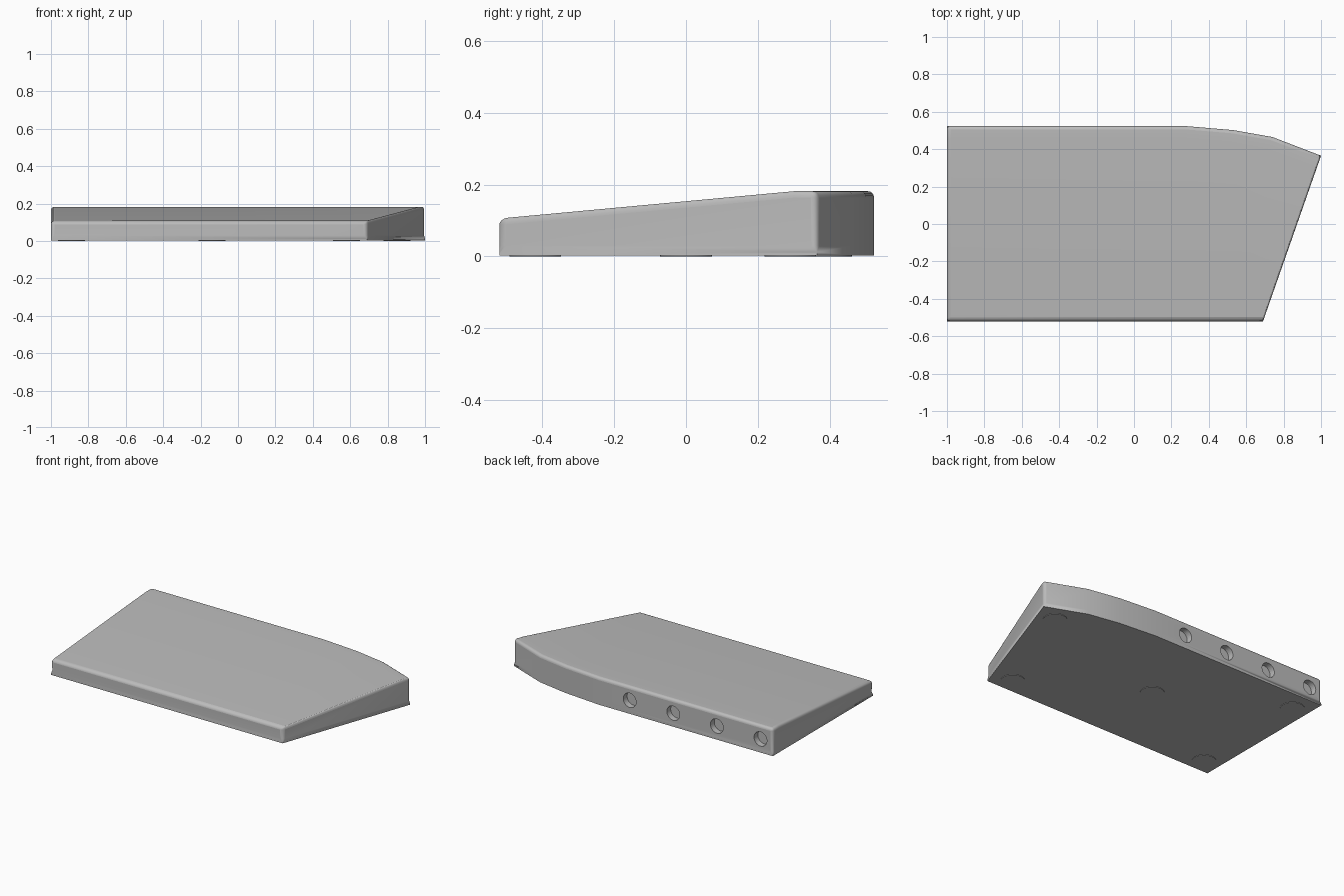
import bpy, bmesh
from mathutils import Matrix, Vector

if "Cube" in bpy.data.objects:
    bpy.data.objects.remove(bpy.data.objects["Cube"])

grey = bpy.data.materials.new("plain grey")
grey.use_nodes = True
grey.diffuse_color = (0.5, 0.5, 0.5, 1)
grey.node_tree.nodes["Principled BSDF"].inputs["Base Color"].default_value = (0.5, 0.5, 0.5, 1)

FOOT, RIM, FRONT_Z, BACK_Z = 0.003, 0.03, 0.106, 0.182


def add_object(name, bm):
    bmesh.ops.recalc_face_normals(bm, faces=bm.faces)
    mesh = bpy.data.meshes.new(name)
    bm.to_mesh(mesh)
    bm.free()
    obj = bpy.data.objects.new(name, mesh)
    bpy.context.collection.objects.link(obj)
    mesh.materials.append(grey)
    return obj


def add_discs(name, centres, radius, depth, turn=Matrix()):
    bm = bmesh.new()
    for c in centres:
        bmesh.ops.create_cone(bm, cap_ends=True, segments=32, radius1=radius, radius2=radius,
                              depth=depth, matrix=Matrix.Translation(c) @ turn)
    return add_object(name, bm)


# Plan outline: two front corners, then the curved back edge from right to left
front = [(-1, -0.52), (0.69, -0.52)]
back = [(1, 0.365), (0.74, 0.465), (0.53, 0.502), (0.27, 0.524), (-1, 0.524)]
# Ridge where the sloping top meets the level strip along the back
ridge = [(0.977, 0.3), (0.71, 0.4), (0.51, 0.435), (0.27, 0.455), (-1, 0.455)]

bm = bmesh.new()


def ring(points, z):
    return [bm.verts.new((x, y, z)) for x, y in points]


low_f, low_b = ring(front, RIM), ring(back, RIM)
top_f, top_b = ring(front, FRONT_Z), ring(back, BACK_Z)
top_r = ring(ridge, BACK_Z)

# Sloping top, level back strip and back wall
bm.faces.new([top_f[0], top_f[1], top_r[3], top_r[4]])
for i in range(4):
    if i < 3:
        bm.faces.new([top_f[1], top_r[i], top_r[i + 1]])
    bm.faces.new([top_r[i], top_b[i], top_b[i + 1], top_r[i + 1]])
    bm.faces.new([low_b[i], low_b[i + 1], top_b[i + 1], top_b[i]])

# Front and side walls
bm.faces.new([low_f[0], low_f[1], top_f[1], top_f[0]])
bm.faces.new([low_f[1], low_b[0], top_b[0], top_r[0], top_f[1]])
bm.faces.new([low_b[4], low_f[0], top_f[0], top_r[4], top_b[4]])

# Underside with a chamfered rim
base = bm.faces.new((low_f + low_b)[::-1])
bmesh.ops.inset_individual(bm, faces=[base], thickness=0.028)
for v in base.verts:
    v.co.z = FOOT

# Mark the top rim and the upright corners for rounding
bm.normal_update()
weight = bm.edges.layers.float.new("bevel_weight_edge")
for e in bm.edges:
    high = all(v.co.z > RIM + 0.01 for v in e.verts)
    upright = abs(e.verts[0].co.z - e.verts[1].co.z) > 0.05 and min(v.co.z for v in e.verts) > RIM - 0.001
    if (high or upright) and e.calc_face_angle(0) > 0.7:
        e[weight] = 1

body = add_object("wedge_body", bm)
bevel = body.modifiers.new("rounded edges", "BEVEL")
bevel.limit_method = "WEIGHT"
bevel.width = 0.018
bevel.segments = 4

# Row of round sockets cut into the back wall
sockets = [Vector((-0.91 + 0.318 * i, 0.524, 0.092)) for i in range(4)]
cutter = add_discs("socket_cutter", sockets, 0.047, 0.08, Matrix.Rotation(1.5708, 4, "X"))
cutter.hide_render = True
cutter.hide_set(True)
cut = body.modifiers.new("sockets", "BOOLEAN")
cut.operation = "DIFFERENCE"
cut.object = cutter
cut.solver = "EXACT"

# Thin round pads under each corner and the middle
pads = [(-0.89, -0.42), (-0.89, 0.39), (0.58, -0.42), (0.85, 0.29), (-0.14, 0)]
feet = add_discs("foot_pads", [Vector((x, y, FOOT)) for x, y in pads], 0.072, 2 * FOOT)

bpy.ops.object.select_all(action="DESELECT")
for obj in (body, feet):
    obj.select_set(True)
bpy.context.view_layer.objects.active = body
bpy.ops.object.shade_smooth_by_angle(angle=0.4)
for obj in (body, feet):
    obj.select_set(False)
